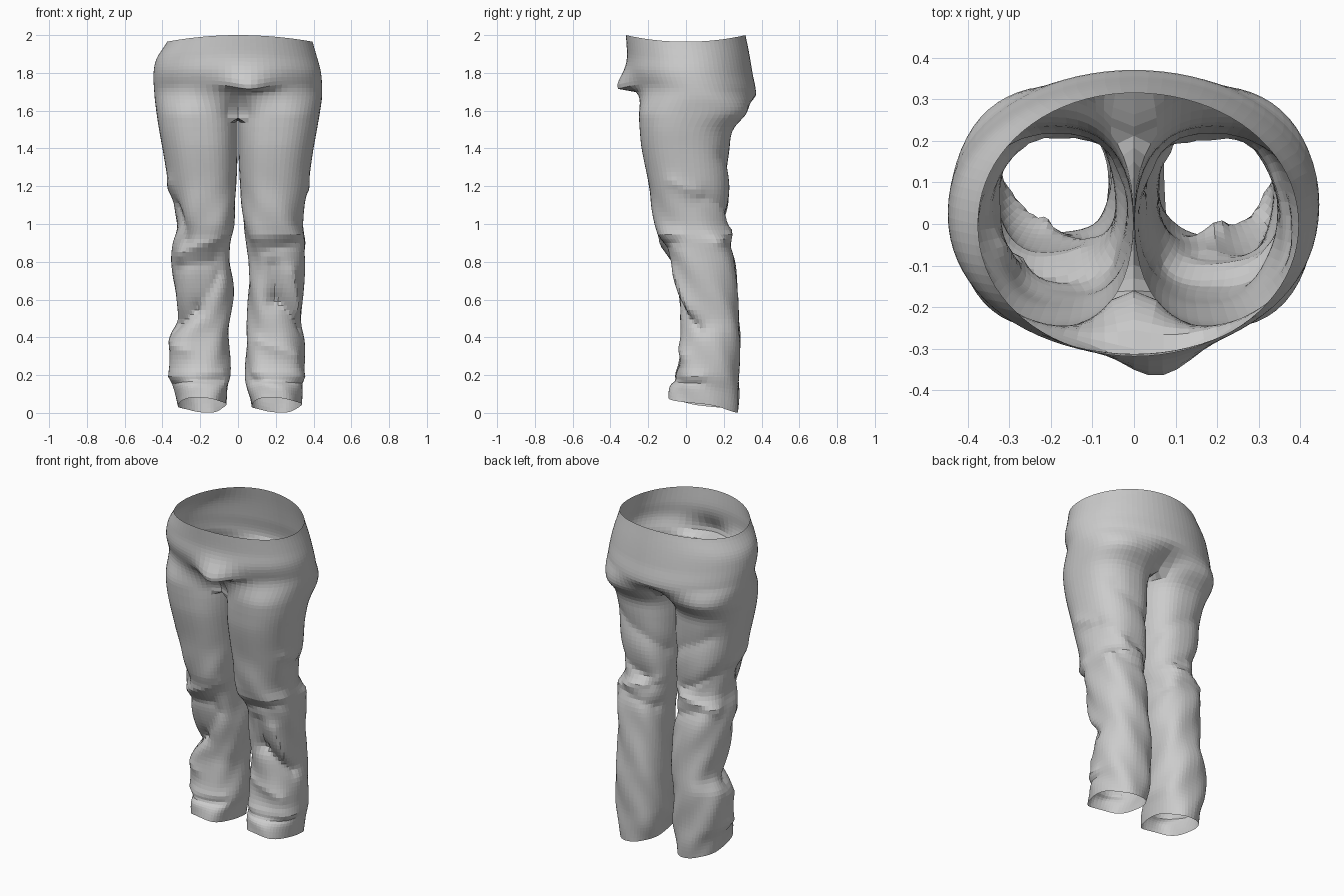
import bpy, bmesh
from math import sin, cos, radians, exp, hypot

# z, left outer x, left inner x, right outer x, right inner x, front y, back y
ROWS = [
    (0.00, .32, .065, .335, .07, -.095, .272),
    (0.10, .335, .055, .34, .05, -.080, .28),
    (0.20, .36, .04, .352, .04, -.045, .28),
    (0.40, .36, .05, .35, .045, -.025, .285),
    (0.50, .32, .04, .34, .05, -.03, .28),
    (0.65, .335, .025, .345, .055, -.055, .27),
    (0.80, .35, .04, .355, .058, -.085, .26),
    (0.90, .345, .043, .355, .045, -.12, .245),
    (1.00, .325, .022, .34, .028, -.165, .222),
    (1.20, .365, .008, .37, .010, -.195, .232),
    (1.40, .40, .002, .40, .002, -.235, .233),
    (1.50, .418, .002, .418, .002, -.245, .25),
    (1.60, .433, .002, .435, .002, -.252, .335),
    (1.68, .442, .002, .445, .002, -.268, .37),
    (1.80, .447, .002, .44, .002, -.312, .352),
    (1.90, .43, .002, .42, .002, -.312, .335),
    (2.00, .375, .002, .395, .002, -.318, .315),
]
CROTCH, K, M = 1.56, 40, 9

# cloth folds: side, angle/z start, angle/z end, width, height (angle -90 front, 0 outer, 90 back)
FOLDS = [
    (1, -95, .78, -88, .60, .04, -.022), (1, -88, .60, -20, .45, .045, -.028),
    (1, -60, .74, -40, .55, .05, .018), (1, -130, .93, -20, .95, .04, .014),
    (1, -110, .86, -40, .90, .035, -.014), (1, -120, .38, -50, .30, .04, .012),
    (-1, -120, .74, -75, .55, .05, -.02), (-1, -75, .55, -15, .46, .045, -.028),
    (-1, -50, .84, -140, .95, .04, .018), (-1, -20, 1.10, -55, .92, .045, -.022),
    (-1, -70, .33, -10, .38, .04, .012), (-1, -110, .80, -30, .77, .04, -.012),
    (0, 20, 1.14, 120, .99, .045, -.022), (0, 30, .91, 130, 1.0, .035, .018),
    (0, 60, .91, 150, .83, .04, -.014), (0, -20, 1.22, 70, 1.05, .04, .012),
    (0, 60, 1.36, 150, 1.18, .06, -.014), (0, -130, .21, -10, .19, .035, .010),
    (0, -130, .155, -10, .14, .025, -.009),
]


def sample(z):
    """Smooth interpolation through the table."""
    i = 0
    while i < len(ROWS) - 2 and z > ROWS[i + 1][0]:
        i += 1
    a, b = ROWS[i], ROWS[i + 1]
    t = (z - a[0]) / (b[0] - a[0])

    def slope(n, c):
        p, q = ROWS[max(n - 1, 0)], ROWS[min(n + 1, len(ROWS) - 1)]
        return (q[c] - p[c]) / (q[0] - p[0]) * (b[0] - a[0])
    return [(2*t**3 - 3*t*t + 1) * a[c] + (t**3 - 2*t*t + t) * slope(i, c)
            + (3*t*t - 2*t**3) * b[c] + (t**3 - t*t) * slope(i + 1, c) for c in range(1, 7)]


def sp(v, e=.88):
    return abs(v) ** e * (1 if v > 0 else -1)


def smooth(t):
    t = min(max(t, 0), 1)
    return t * t * (3 - 2 * t)


def fold_height(side, ang, z):
    h = 0
    for s, a1, z1, a2, z2, w, amp in FOLDS:
        if s and s != side:
            continue
        u, v = radians(ang - a1) * .17, z - z1
        du, dv = radians(a2 - a1) * .17, z2 - z1
        t = min(max((u * du + v * dv) / (du * du + dv * dv), 0), 1)
        d = hypot(u - t * du, v - t * dv)
        h += amp * 1.1 * exp(-1.1 * (d / w) ** 1.35)
    return h


def point(side, j, z):
    lo, li, ro, ri, yf, yb = sample(z)
    xo, xi = (ro, ri) if side > 0 else (lo, li)
    xi = max(xi, .002)
    cy, ry = (yf + yb) / 2, (yb - yf) / 2
    t = j / K
    ang = -140 + 280 * t if j <= K else 140 + 80 * (j - K) / (M + 1)
    a = radians(ang)
    # leg section
    cx, rx = (xo + xi) / 2, (xo - xi) / 2
    x, y = cx + rx * sp(cos(a), .75 if cos(a) < 0 else .88), cy + ry * sp(sin(a))
    zz = z
    if z >= CROTCH - 1e-6:
        if j > K:
            x = 0
        else:
            # blend the leg section into the hip section
            b = radians(-90 + 180 * t)
            w = smooth((1.765 - .08 * t - z) / (1.765 - .08 * t - CROTCH))
            x = w * x + (1 - w) * xo * cos(b)
            y = w * y + (1 - w) * (cy + ry * sp(sin(b), .97))
            if j in (0, K):
                x = 0
            zz -= .035 * cos(b) ** 2 * smooth((z - 1.75) / .25)
    else:
        h = fold_height(side, ang if ang < 190 else ang - 360, z)
        h += .004 * sin(5 * a + 19 * z + side) * smooth((1.3 - z) / .3)
        x, y = x + h * cos(a), y + h * sin(a)
        x = max(x, .002)
        zz += (.036 * (1 - sin(a)) + .006 * (1 + sin(3 * a + side))) * smooth((.22 - z) / .22)
    x *= side
    # drooping front bulge
    if y < 0:
        dz = (z - 1.74) / (.065 if z > 1.74 else .025)
        bulge = exp(-((x - .06) / .11) ** 2 - dz * dz)
        y -= .075 * bulge
        zz -= .025 * bulge
    return x, y, zz


# trousers: two mirrored tubes welded along the centre seam and crotch
bm = bmesh.new()
upper = [2 - (2 - CROTCH) * i / 22 for i in range(23)]
lower = [CROTCH * (1 - i / 66) for i in range(67)]
for side in (1, -1):
    rings = [[bm.verts.new(point(side, j, z)) for j in range(K + 1)] for z in upper[:-1]]
    legs = [[bm.verts.new(point(side, j, z)) for j in range(K + 1 + M)] for z in lower]
    rings.append(legs[0][:K + 1])
    for p, q in zip(rings, rings[1:]):
        for j in range(K):
            bm.faces.new((p[j], p[j + 1], q[j + 1], q[j]))
    for p, q in zip(legs, legs[1:]):
        n = len(p)
        for j in range(n):
            k = (j + 1) % n
            bm.faces.new((p[j], p[k], q[k], q[j]))
bmesh.ops.remove_doubles(bm, verts=bm.verts, dist=1e-4)
bmesh.ops.recalc_face_normals(bm, faces=bm.faces)
me = bpy.data.meshes.new("trousers")
bm.to_mesh(me)
bm.free()
trousers = bpy.data.objects.new("trousers", me)
bpy.context.collection.objects.link(trousers)
